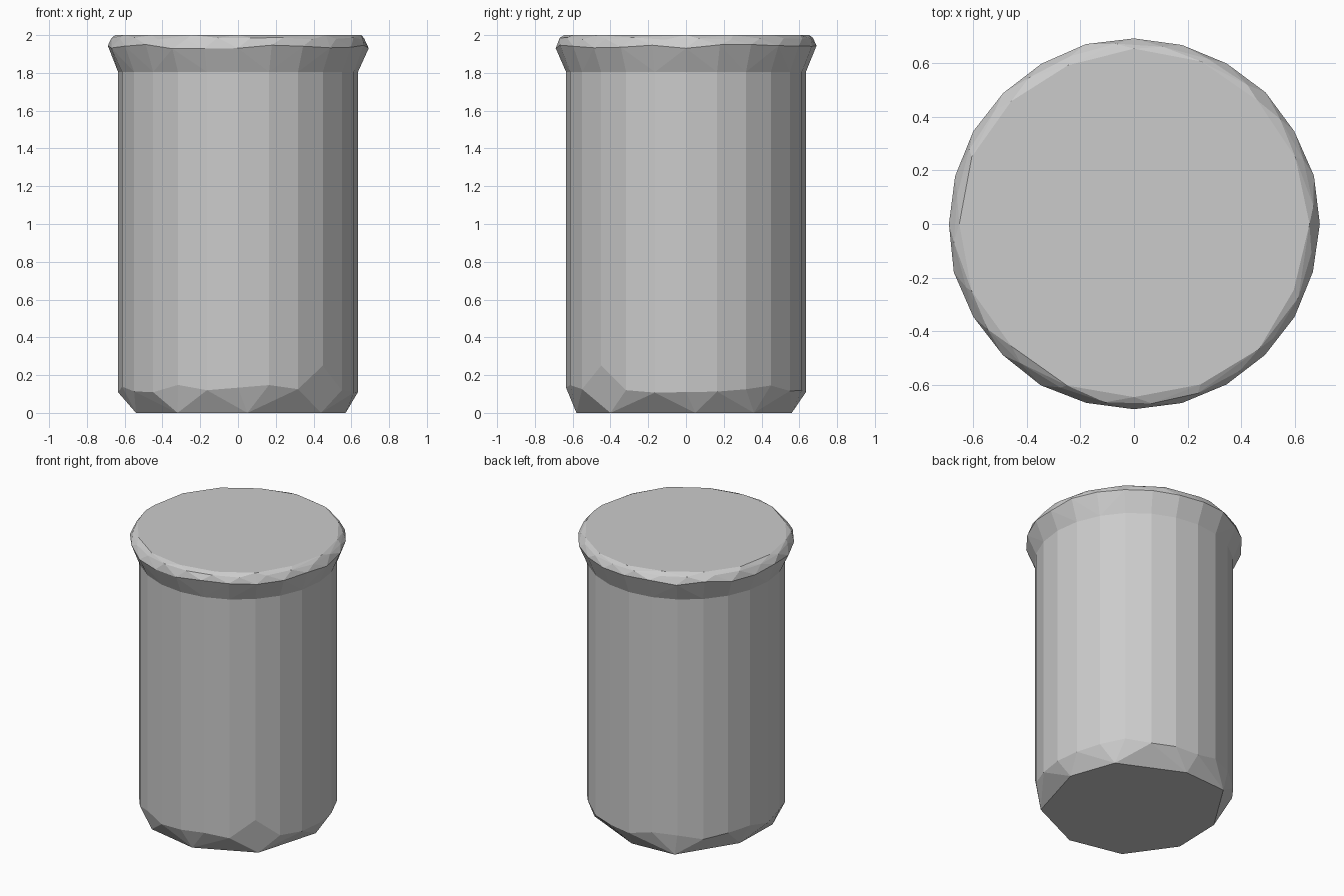
import bpy, bmesh, math, random
from mathutils import Vector

random.seed(4)
cube = bpy.data.objects.get("Cube")
if cube:
    bpy.data.objects.remove(cube, do_unlink=True)

grey = bpy.data.materials.new("plain grey")
grey.use_nodes = True
colour = (0.6, 0.6, 0.6, 1)
grey.diffuse_color = colour
grey.node_tree.nodes["Principled BSDF"].inputs["Base Color"].default_value = colour

SIDES = 24


def ring(radius, z, sides=SIDES, dr=0.0, dz=0.0, turn=0.0):
    """Ring of points with slight hand-cut irregularity."""
    pts = []
    for i in range(sides):
        a = math.tau * i / sides + turn
        r = radius - random.random() * dr
        pts.append(Vector((r * math.cos(a), r * math.sin(a), z + random.uniform(-dz, dz))))
    return pts


def faceted_solid(name, points, open_z):
    """Faceted skin around the points, left open at the joint height."""
    bm = bmesh.new()
    for p in points:
        bm.verts.new(p)
    bmesh.ops.convex_hull(bm, input=bm.verts[:])
    bmesh.ops.delete(bm, geom=[v for v in bm.verts if not v.link_faces], context='VERTS')
    bmesh.ops.dissolve_limit(bm, angle_limit=0.01, verts=bm.verts[:], edges=bm.edges[:])
    bmesh.ops.recalc_face_normals(bm, faces=bm.faces[:])
    cap = [f for f in bm.faces if all(abs(v.co.z - open_z) < 0.001 for v in f.verts)]
    bmesh.ops.delete(bm, geom=cap, context='FACES_ONLY')
    mesh = bpy.data.meshes.new(name)
    bm.to_mesh(mesh)
    bm.free()
    mesh.materials.append(grey)
    obj = bpy.data.objects.new(name, mesh)
    bpy.context.collection.objects.link(obj)


# Body: straight wall over a roughly cut, nine-sided foot
JOINT = 1.805
foot = [(.46, .36), (.03, .56), (-.29, .54), (-.53, .16), (-.54, -.19),
        (-.32, -.5), (.05, -.58), (.44, -.4), (.57, .05)]
wall_base = ring(0.635, 0.13, dz=0.025)
wall_base[21].z = 0.25
faceted_solid("body", [Vector((x, y, 0)) for x, y in foot]
              + wall_base + ring(0.635, JOINT), JOINT)

# Lip: flared collar with a chipped rim and flat top
faceted_solid("lip", ring(0.635, JOINT)
              + ring(0.695, 1.94, dr=0.006, dz=0.012)
              + ring(0.675, 1.982, dr=0.008, dz=0.006, turn=0.1)
              + ring(0.66, 2.0, sides=16, dr=0.02), JOINT)
